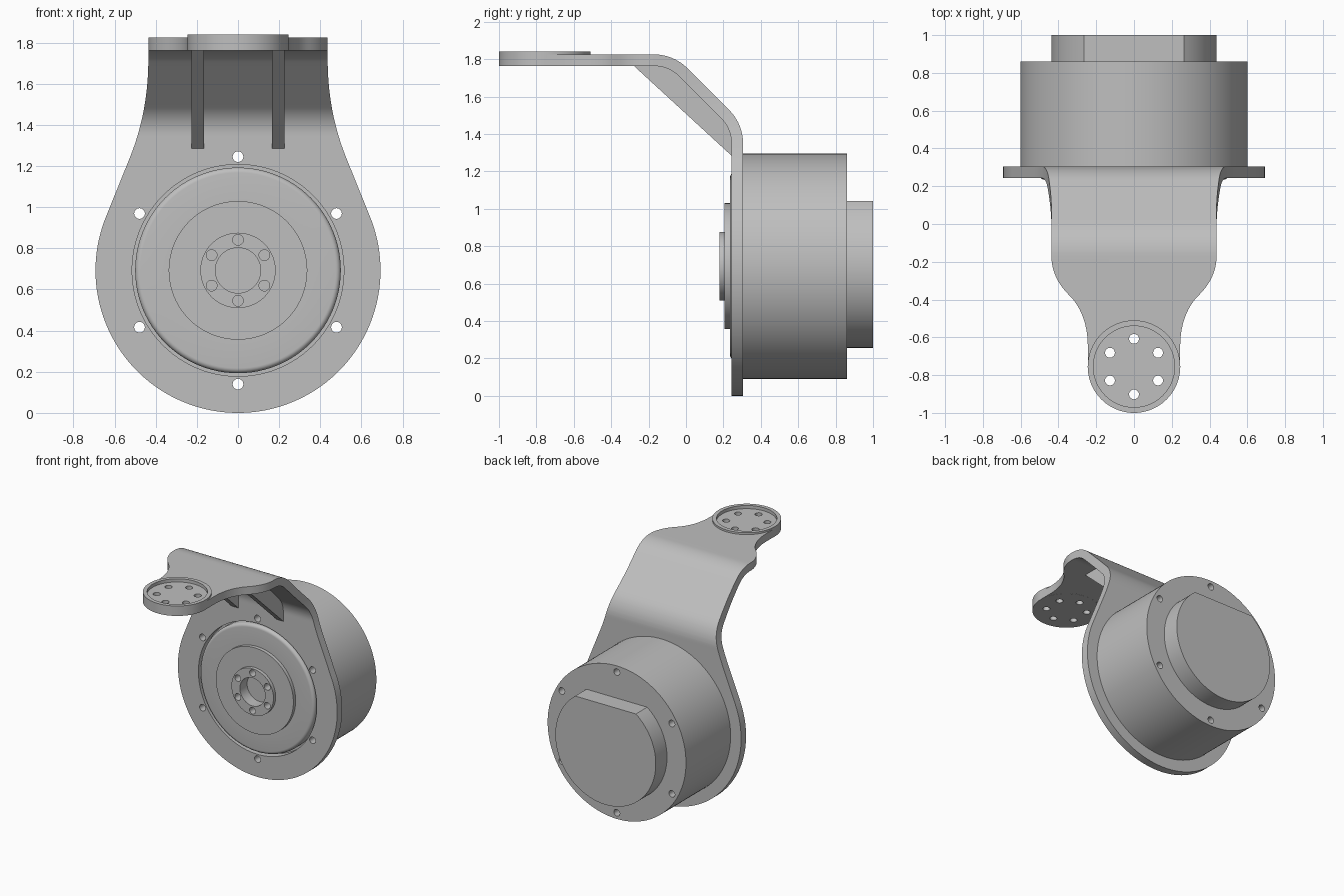
import bpy, bmesh
from math import sin, cos, pi, radians, sqrt, atan2

cube = bpy.data.objects.get("Cube")
if cube:
    bpy.data.objects.remove(cube, do_unlink=True)

grey = bpy.data.materials.new("grey metal")
grey.use_nodes = True
grey.diffuse_color = (0.52, 0.52, 0.52, 1)
grey.node_tree.nodes["Principled BSDF"].inputs["Base Color"].default_value = grey.diffuse_color

CZ = 0.693        # motor axis height
PAD_Y = -0.755    # mounting pad centre
THICK = 0.062     # sheet thickness


def finish(name, bm):
    bmesh.ops.recalc_face_normals(bm, faces=bm.faces)
    mesh = bpy.data.meshes.new(name)
    bm.to_mesh(mesh)
    bm.free()
    obj = bpy.data.objects.new(name, mesh)
    mesh.materials.append(grey)
    bpy.context.collection.objects.link(obj)
    return obj


def prism(name, pts, axis, a, b):
    """Extrude a 2D outline along an axis from a to b."""
    place = {"x": lambda u, v: (a, u, v), "y": lambda u, v: (u, a, v),
             "z": lambda u, v: (u, v, a)}[axis]
    bm = bmesh.new()
    face = bm.faces.new([bm.verts.new(place(u, v)) for u, v in pts])
    ext = bmesh.ops.extrude_face_region(bm, geom=[face])
    step = [(b - a) * (axis == k) for k in "xyz"]
    bmesh.ops.translate(bm, vec=step, verts=[v for v in ext["geom"] if isinstance(v, bmesh.types.BMVert)])
    return finish(name, bm)


def lathe(name, profile, steps=96):
    """Revolve (radius, y) points about the motor axis."""
    bm = bmesh.new()
    verts = [bm.verts.new((r, y, CZ)) for r, y in profile]
    edges = [bm.edges.new(p) for p in zip(verts, verts[1:])]
    bmesh.ops.spin(bm, geom=verts + edges, cent=(0, 0, CZ), axis=(0, 1, 0),
                   angle=2 * pi, steps=steps)
    bmesh.ops.remove_doubles(bm, verts=bm.verts, dist=0.0001)
    return finish(name, bm)


def arc(cx, cy, r, start, end, n):
    angles = [radians(start + (end - start) * i / n) for i in range(n + 1)]
    return [(cx + r * cos(t), cy + r * sin(t)) for t in angles]


def circle(cx, cy, r, n=96):
    return arc(cx, cy, r, 0, 360, n)[:-1]


def bezier(p, q, r, n=14):
    return [tuple((1 - t) ** 2 * a + 2 * t * (1 - t) * b + t * t * c for a, b, c in zip(p, q, r))
            for t in [i / n for i in range(n + 1)]]


def mirrored(pts):
    return pts + [(-u, v) for u, v in reversed(pts)]


def combine(obj, tool, operation="DIFFERENCE"):
    mod = obj.modifiers.new("bool", "BOOLEAN")
    mod.operation, mod.solver, mod.object = operation, "EXACT", tool
    bpy.context.view_layer.objects.active = obj
    bpy.ops.object.modifier_apply(modifier=mod.name)
    bpy.data.objects.remove(tool, do_unlink=True)


def bolt_holes(obj, cx, cy, ring, axis, a, b):
    for i in range(6):
        t = radians(90 + 60 * i)
        pts = circle(cx + ring * cos(t), cy + ring * sin(t), 0.026, 24)
        combine(obj, prism("cutter", pts, axis, a, b))


def bend(inset):
    """Side path of the bent sheet, from the upright to the arm."""
    r = 0.25 - inset
    return arc(0.055, 1.35, r, 0, 45, 12) + arc(-0.17, 1.575, r, 45, 90, 12)


# Bent sheet bracket: side section trimmed by the front and top outlines
section = [(0.305, -0.1)] + bend(0) + [(-1.1, 1.825), (-1.1, 1.825 - THICK)]
section += list(reversed(bend(THICK))) + [(0.305 - THICK, -0.1)]
bracket = prism("bracket", section, "x", -0.8, 0.8)

tangent = 22
tx, tz = CZ * cos(radians(tangent)), CZ + CZ * sin(radians(tangent))
slope = sin(radians(tangent)) / cos(radians(tangent))
knee = (0.436, tz + (tx - 0.436) / slope)
start = (tx - (1.24 - tz) * slope, 1.24)
front = arc(0, CZ, CZ, -90, tangent, 60)[1:] + bezier(start, knee, (0.436, 1.72)) + [(0.436, 2)]
front = [(0, 0)] + front + [(-u, v) for u, v in reversed(front)]
combine(bracket, prism("front_outline", front, "y", -1.3, 0.6), "INTERSECT")

top = [(0.8, 0.5), (0.8, -0.17)] + bezier((0.437, -0.17), (0.437, -0.28), (0.35, -0.37))
top += bezier((0.35, -0.37), (0.245, -0.47), (0.2445, -0.65))[1:] + [(0.2445, -0.745)]
combine(bracket, prism("top_outline", mirrored(top), "z", -0.3, 2.2), "INTERSECT")

# Raised mounting pad with a shallow recess
pad = prism("pad", circle(0, PAD_Y, 0.245), "z", 1.762, 1.84)
combine(bracket, pad, "UNION")
combine(bracket, prism("cutter", circle(0, PAD_Y, 0.215), "z", 1.815, 2))
bolt_holes(bracket, 0, PAD_Y, 0.147, "z", 1.6, 2)

# Motor opening and bolt holes in the upright
combine(bracket, prism("cutter", circle(0, CZ, 0.515), "y", 0.1, 0.5))
bolt_holes(bracket, 0, CZ, 0.553, "y", 0.1, 0.5)

# Stiffening ribs under the bend
rib = [(-0.28, 1.765), (0.242, 1.285), (0.27, 1.285)] + bend(THICK / 2) + [(-0.28, 1.79)]
ribs = [prism(side + "_rib", rib, "x", s * 0.166, s * 0.225) for side, s in (("left", 1), ("right", -1))]

# Motor drum with through holes
drum = prism("motor_drum", circle(0, CZ, 0.602, 128), "y", 0.304, 0.86)
bolt_holes(drum, 0, CZ, 0.553, "y", 0.1, 1.1)

# Rear cap with a flat on top
flat = 0.348
a = atan2(flat, sqrt(0.437 ** 2 - flat ** 2)) * 180 / pi
cap = prism("rear_cap", arc(0, CZ, 0.437, 180 - a, 360 + a, 90), "y", 0.85, 1)

# Stepped output hub with rounded rim, centre bore and blind bolt holes
rim = [(0.475 + 0.025 * sin(t), 0.26 - 0.025 * cos(t)) for t in [pi / 12 * i for i in range(7)]]
hub = lathe("output_hub", [(0, 0.27), (0.11, 0.27), (0.11, 0.18), (0.183, 0.18), (0.183, 0.207),
                           (0.337, 0.207), (0.337, 0.235)] + rim + [(0.5, 0.33), (0, 0.33)])
bolt_holes(hub, 0, CZ, 0.148, "y", 0.1, 0.25)

# Smooth curved walls, keep edges sharp
bpy.ops.object.select_all(action="DESELECT")
for obj in [bracket, drum, cap, hub] + ribs:
    obj.select_set(True)
bpy.context.view_layer.objects.active = bracket
bpy.ops.object.shade_smooth_by_angle(angle=radians(25))
